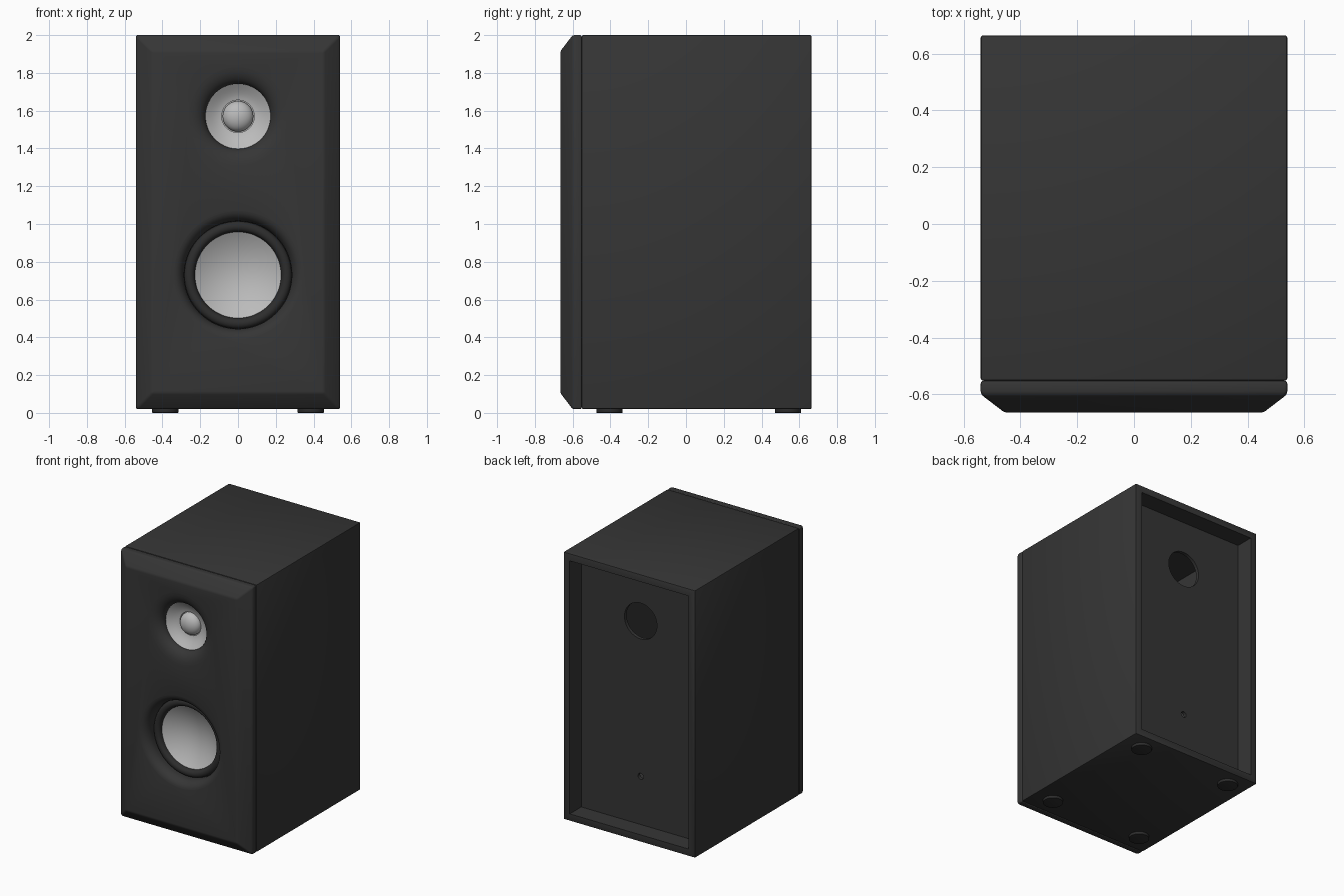
import bpy, bmesh, math
from mathutils import Matrix

if "Cube" in bpy.data.objects:
    bpy.data.objects.remove(bpy.data.objects["Cube"])


def material(name, rgb):
    m = bpy.data.materials.new(name)
    m.diffuse_color = (*rgb, 1.0)
    m.use_nodes = True
    m.node_tree.nodes["Principled BSDF"].inputs["Base Color"].default_value = m.diffuse_color
    return m


BLACK = material("cabinet black", (0.036, 0.036, 0.036))
RUBBER = material("rubber black", (0.026, 0.026, 0.026))
SILVER = material("silver", (0.50, 0.50, 0.50))
FRONT = -0.665


def make(name, bm, mat=None):
    bmesh.ops.remove_doubles(bm, verts=bm.verts, dist=1e-5)
    bmesh.ops.recalc_face_normals(bm, faces=bm.faces)
    me = bpy.data.meshes.new(name)
    bm.to_mesh(me)
    bm.free()
    ob = bpy.data.objects.new(name, me)
    bpy.context.collection.objects.link(ob)
    if mat:
        me.materials.append(mat)
    return ob


def activate(ob):
    bpy.ops.object.select_all(action='DESELECT')
    ob.select_set(True)
    bpy.context.view_layer.objects.active = ob


def smooth(ob, angle=32):
    activate(ob)
    bpy.ops.object.shade_smooth_by_angle(angle=math.radians(angle))


def box(name, lo, hi, mat=None):
    bm = bmesh.new()
    bmesh.ops.create_cube(bm, size=1)
    for v in bm.verts:
        v.co = [lo[i] if v.co[i] < 0 else hi[i] for i in range(3)]
    return make(name, bm, mat)


def lathe(name, profile, z, mat=None, n=72):
    """Solid of revolution about the y axis; profile of (radius, y) is closed."""
    bm = bmesh.new()
    verts = [bm.verts.new((r, y, z)) for r, y in profile]
    edges = [bm.edges.new((verts[i], verts[(i + 1) % len(verts)]))
             for i in range(len(verts))]
    bmesh.ops.spin(bm, geom=verts + edges, cent=(0, 0, z), axis=(0, 1, 0),
                   angle=math.tau, steps=n, use_duplicate=False)
    bmesh.ops.remove_doubles(bm, verts=bm.verts, dist=1e-5)
    # drop edges left lying on the axis
    bmesh.ops.delete(bm, geom=[e for e in bm.edges if not e.link_faces], context='EDGES')
    return make(name, bm, mat)


def bevel(ob, width, segments=2):
    activate(ob)
    m = ob.modifiers.new("bevel", 'BEVEL')
    m.width, m.segments, m.limit_method = width, segments, 'ANGLE'
    m.angle_limit = math.radians(20)
    bpy.ops.object.modifier_apply(modifier=m.name)


def cut(ob, cutter):
    activate(ob)
    m = ob.modifiers.new("cut", 'BOOLEAN')
    m.operation, m.solver, m.object = 'DIFFERENCE', 'EXACT', cutter
    bpy.ops.object.modifier_apply(modifier=m.name)
    bpy.data.objects.remove(cutter)


def arc(n, f):
    return [f(i / n) for i in range(n + 1)]


# hollow cabinet, open at the back around a recessed panel
cabinet = box("cabinet", (-0.54, -0.552, 0.02), (0.54, 0.665, 2.0), BLACK)
bevel(cabinet, 0.008)
cut(cabinet, box("cavity", (-0.487, -0.8, 0.073), (0.487, 0.9, 1.947)))
smooth(cabinet)

# recessed back panel with port and socket holes
panel = box("back_panel", (-0.489, 0.505, 0.071), (0.489, 0.53, 1.949), BLACK)
for radius, z in ((0.133, 1.58), (0.022, 0.43)):
    cut(panel, lathe("hole", [(0, 0.4), (radius, 0.4), (radius, 0.6), (0, 0.6)], z, n=48))
smooth(panel)

# front baffle with wide chamfers
bm = bmesh.new()
rings = []
for y, inset in ((-0.552, 0), (-0.60, 0), (FRONT, 0.085)):
    x, lo, hi = 0.54 - inset, 0.02 + inset, 2.0 - inset
    rings.append([bm.verts.new(c) for c in
                  ((-x, y, lo), (x, y, lo), (x, y, hi), (-x, y, hi))])
for a, b in zip(rings, rings[1:]):
    for i in range(4):
        j = (i + 1) % 4
        bm.faces.new((a[i], a[j], b[j], b[i]))
bm.faces.new(rings[0])
bm.faces.new(rings[-1])
baffle = make("front_baffle", bm, BLACK)
bevel(baffle, 0.01, 3)

# flared driver openings
TW_Z, WF_Z = 1.57, 0.73
for z, r_out, r_in, depth in ((TW_Z, 0.27, 0.172, 0.065), (WF_Z, 0.345, 0.285, 0.07)):
    flare = arc(12, lambda t: (r_out - (r_out - r_in) * math.sin(t * math.pi / 2),
                               FRONT + depth * (1 - math.cos(t * math.pi / 2))))
    flare[0] = (r_out + 0.002, FRONT - 0.002)
    cut(baffle, lathe("flare", [(0, -0.8), (r_out + 0.002, -0.8)] + flare
                      + [(r_in, -0.4), (0, -0.4)], z))
smooth(baffle, 28)

# tweeter: shallow silver horn and dome
horn = lathe("tweeter_horn", [(0.175, -0.45), (0.175, -0.60)]
             + arc(6, lambda t: (0.17 - 0.084 * t, -0.60 + 0.045 * math.sin(t * 1.3)))
             + [(0.086, -0.535), (0, -0.535), (0, -0.45)], TW_Z, SILVER)
smooth(horn)
dome = lathe("tweeter_dome", arc(12, lambda t: (0.081 * math.sin(t * math.pi / 2),
             -0.55 - 0.055 * math.cos(t * math.pi / 2)))
             + [(0.081, -0.53), (0, -0.53)], TW_Z, SILVER)
smooth(dome)

# woofer: rubber half-roll surround and dished silver cone
roll = lathe("woofer_surround", [(0.228, -0.46), (0.228, -0.565)]
             + arc(12, lambda t: (0.257 - 0.027 * math.cos(t * math.pi),
                                  -0.57 - 0.025 * math.sin(t * math.pi)))
             + [(0.29, -0.57), (0.29, -0.46)], WF_Z, RUBBER)
smooth(roll)
cone = lathe("woofer_cone", arc(12, lambda t: (0.23 * t, -0.495 - 0.07 * t * t))
             + [(0.23, -0.45), (0, -0.45)], WF_Z, SILVER)
smooth(cone)

# four round feet
for sx in (-1, 1):
    for y in (-0.405, 0.54):
        bm = bmesh.new()
        bmesh.ops.create_cone(bm, cap_ends=True, segments=40, radius1=0.07, radius2=0.07,
                              depth=0.03, matrix=Matrix.Translation((sx * 0.385, y, 0.015)))
        foot = make("foot", bm, RUBBER)
        bevel(foot, 0.004)
        smooth(foot)
